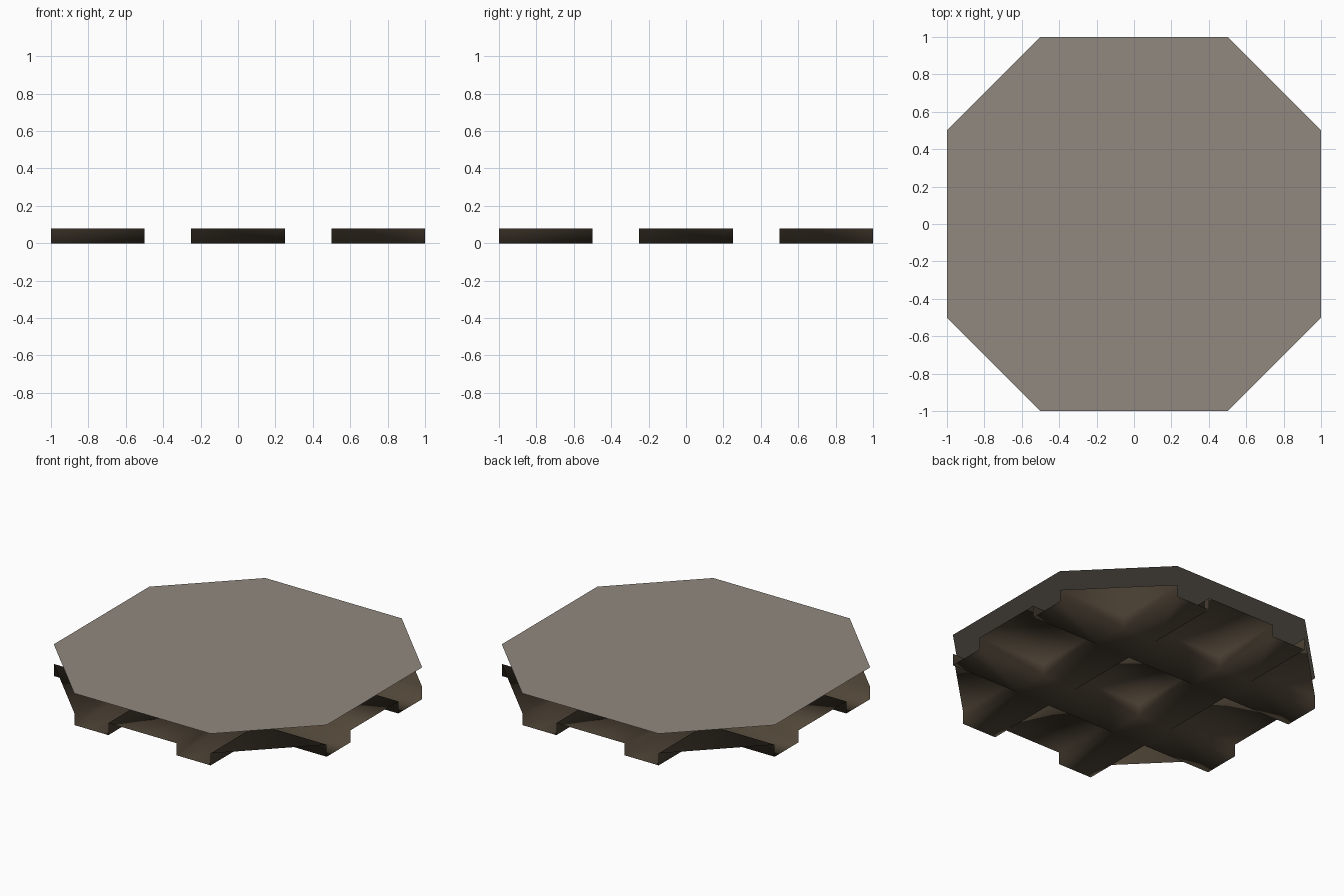
import bpy, bmesh

if "Cube" in bpy.data.objects:
    bpy.data.objects.remove(bpy.data.objects["Cube"])

TOP, RECESS = 0.21, 0.08
CUTS = [-1, -0.5, -0.25, 0.25, 0.5, 1]


def material(name, srgb):
    lin = [((c / 255 + 0.055) / 1.055) ** 2.4 for c in srgb]
    m = bpy.data.materials.new(name)
    m.diffuse_color = (*lin, 1)
    m.use_nodes = True
    m.node_tree.nodes["Principled BSDF"].inputs["Base Color"].default_value = m.diffuse_color
    return m


def add_object(name, bm, mat, smooth=False):
    for f in bm.faces:
        f.smooth = smooth
    me = bpy.data.meshes.new(name)
    bm.to_mesh(me)
    bm.free()
    me.materials.append(mat)
    ob = bpy.data.objects.new(name, me)
    bpy.context.collection.objects.link(ob)
    return ob


def face(bm, pts):
    return bm.faces.new([bm.verts.new(p) for p in pts])


# top plate: a thin octagonal sheet
bm = bmesh.new()
face(bm, [(x, y, TOP) for x, y in [(1, -.5), (1, .5), (.5, 1), (-.5, 1),
                                   (-1, .5), (-1, -.5), (-.5, -1), (.5, -1)]])
add_object("top_plate", bm, material("warm_grey", (145, 137, 126)))


# underside sheet: flat at the ground with raised recesses, open at the rim
def height(i, j):
    recessed = i in (0, 2, 4) and j in (0, 2, 4)
    return RECESS if recessed else 0.0


bm = bmesh.new()
for i in range(5):
    for j in range(5):
        x0, x1, y0, y1 = CUTS[i], CUTS[i + 1], CUTS[j], CUTS[j + 1]
        z = height(i, j)
        corners = [(x0, y0, z), (x0, y1, z), (x1, y1, z), (x1, y0, z)]
        # corner cells lose their outer point, giving the octagon outline
        face(bm, [p for p in corners if abs(p[0]) + abs(p[1]) < 1.9])
        # recess walls towards the next cell in x and in y
        if i < 4 and height(i + 1, j) != z:
            face(bm, [(x1, y0, 0), (x1, y1, 0), (x1, y1, RECESS), (x1, y0, RECESS)])
        if j < 4 and height(i, j + 1) != z:
            face(bm, [(x0, y1, 0), (x1, y1, 0), (x1, y1, RECESS), (x0, y1, RECESS)])
bmesh.ops.remove_doubles(bm, verts=bm.verts, dist=1e-4)
bmesh.ops.recalc_face_normals(bm, faces=bm.faces)
bm.normal_update()
if sum(f.normal.z for f in bm.faces) > 0:
    bmesh.ops.reverse_faces(bm, faces=bm.faces)
add_object("underside_sheet", bm, material("dark_brown", (82, 71, 57)), smooth=True)
